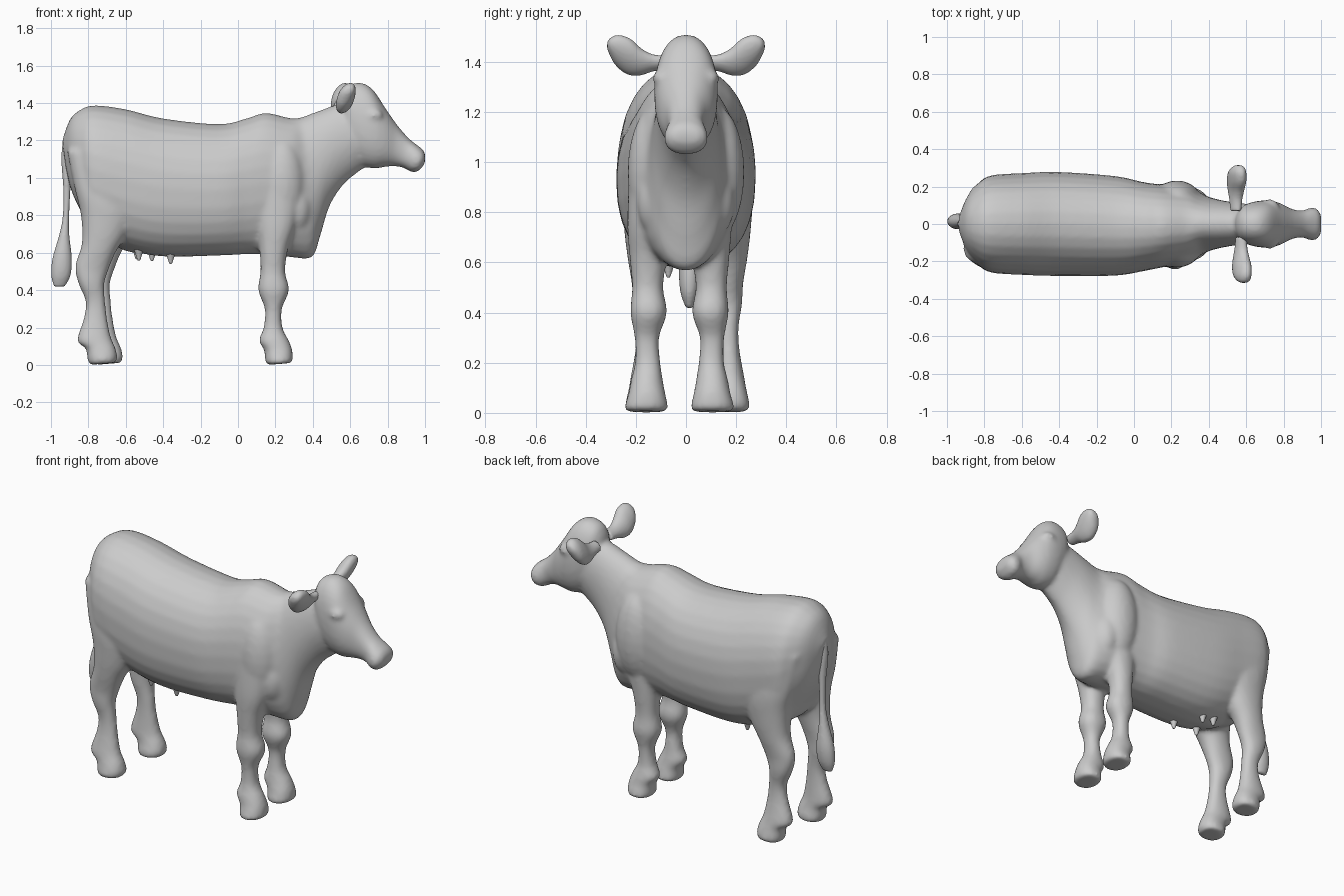
import bpy, bmesh, math
from mathutils import Vector, Matrix

RING = 28


def spline(rows, steps=5):
    """Catmull-Rom interpolation of section rows."""
    out, n = [], len(rows)
    for i in range(n - 1):
        p = [rows[max(0, min(n - 1, i + k))] for k in (-1, 0, 1, 2)]
        for s in range(steps):
            t = s / steps
            out.append([0.5 * (2 * b + (c - a) * t + (2 * a - 5 * b + 4 * c - d) * t * t
                               + (3 * b - a - 3 * c + d) * t ** 3) for a, b, c, d in zip(*p)])
    return out + [list(rows[-1])]


def loft(bm, rows, low=(2.2, 2.2), high=2.2, side=1, dx=0.0, dy=0.0):
    """Rows: edge point (x, z), opposite edge point (x, z), half width, y centre.
    low / high: squareness of the lower half (first, last ring) and upper half."""
    rings = []
    path = spline([tuple(r) if len(r) == 6 else tuple(r) + (0.0,) for r in rows])
    for i, (x1, z1, x2, z2, w, y) in enumerate(path):
        under = low[0] + (low[1] - low[0]) * (i / (len(path) - 1)) ** 2
        ring = []
        for k in range(RING):
            a = 2 * math.pi * k / RING
            c, s = math.cos(a), math.sin(a)
            pw = high if s > 0 else under
            c = math.copysign(abs(c) ** (2 / pw), c)
            s = math.copysign(abs(s) ** (2 / pw), s)
            ring.append(bm.verts.new(((x1 + x2) / 2 + (x1 - x2) / 2 * s + dx,
                                      side * y + w * c + dy,
                                      (z1 + z2) / 2 + (z1 - z2) / 2 * s)))
        rings.append(ring)
    faces = [bm.faces.new(rings[0]), bm.faces.new(rings[-1])]
    for r, q in zip(rings, rings[1:]):
        for k in range(RING):
            j = (k + 1) % RING
            faces.append(bm.faces.new((r[k], r[j], q[j], q[k])))
    bmesh.ops.recalc_face_normals(bm, faces=faces)


def ball(bm, centre, radii, rot=Matrix()):
    m = Matrix.Translation(centre) @ rot @ Matrix.Diagonal((*radii, 1))
    bmesh.ops.create_uvsphere(bm, u_segments=24, v_segments=14, radius=1, matrix=m)


def finish(name, bm, voxel, smooth):
    """Fuse overlapping volumes into one smooth skin."""
    me = bpy.data.meshes.new(name)
    bm.to_mesh(me)
    bm.free()
    ob = bpy.data.objects.new(name, me)
    bpy.context.collection.objects.link(ob)
    rm = ob.modifiers.new("fuse", 'REMESH')
    rm.mode = 'VOXEL'
    rm.voxel_size = voxel
    rm.use_smooth_shade = True
    sm = ob.modifiers.new("soften", 'SMOOTH')
    sm.factor = 0.5
    sm.iterations = smooth
    return ob


# Torso and neck: back line point, belly line point, half width, y centre
torso = [(-.94, 1.20, -.92, 1.05, .05), (-.90, 1.31, -.89, .93, .14),
         (-.85, 1.36, -.83, .80, .21), (-.77, 1.388, -.77, .70, .258),
         (-.60, 1.367, -.60, .62, .272), (-.40, 1.318, -.40, .58, .278),
         (-.10, 1.288, -.10, .585, .266, -.01), (.05, 1.32, .05, .592, .238, -.014),
         (.15, 1.348, .17, .59, .22, -.01), (.28, 1.32, .29, .575, .20, -.005),
         (.34, 1.325, .395, .575, .16), (.38, 1.34, .44, .69, .142),
         (.45, 1.365, .49, .85, .127), (.52, 1.39, .57, .97, .114),
         (.60, 1.40, .67, 1.05, .105)]
# Head: forehead line point, jaw line point, half width
head = [(.54, 1.42, .56, 1.30, .05), (.575, 1.485, .60, 1.16, .10),
        (.65, 1.51, .66, 1.07, .122), (.72, 1.474, .73, 1.05, .126),
        (.79, 1.37, .78, 1.058, .11), (.85, 1.285, .84, 1.062, .08),
        (.91, 1.215, .89, 1.052, .072), (.955, 1.178, .925, 1.032, .086),
        (.99, 1.15, .965, 1.037, .082), (1.003, 1.118, .998, 1.075, .05)]
# Hind leg: rear edge point, front edge point, half width, y
hind_leg = [(-.90, 1.15, -.55, 1.10, .09, .14), (-.86, .95, -.52, .85, .10, .16),
            (-.825, .80, -.58, .70, .092, .162), (-.82, .65, -.64, .60, .074, .166),
            (-.855, .53, -.68, .50, .057, .165), (-.84, .44, -.70, .43, .053, .165),
            (-.80, .34, -.695, .34, .042, .162), (-.81, .25, -.685, .25, .044, .164),
            (-.845, .13, -.665, .15, .057, .17), (-.80, .09, -.64, .09, .064, .172),
            (-.79, .03, -.63, .04, .076, .172), (-.78, 0, -.64, .012, .07, .172)]
# Front leg
front_leg = [(.07, .98, .34, .98, .07, .13), (.10, .76, .31, .76, .08, .128),
             (.115, .62, .268, .62, .074, .125), (.12, .50, .252, .50, .062, .127),
             (.108, .40, .273, .40, .073, .123), (.143, .30, .235, .30, .049, .13),
             (.137, .20, .238, .20, .051, .127), (.112, .13, .272, .13, .064, .13),
             (.14, .08, .29, .08, .073, .13), (.145, .02, .293, .025, .087, .132),
             (.155, 0, .28, .01, .078, .132)]

body = bmesh.new()
loft(body, torso, (2.5, 1.75), 2.1)
loft(body, head, (2.2, 2.5), 2.2)
for side in (1, -1):
    loft(body, hind_leg, side=side, dx=side * .015, dy=.006)
    loft(body, front_leg, side=side, dy=-.026)
    # Shoulder blade, point of the shoulder and brow
    ball(body, (.23, side * .125, .96), (.13, .108, .26))
    ball(body, (.31, side * .11, .84), (.085, .085, .14))
    ball(body, (.725, side * .098, 1.335), (.05, .035, .035))
# Udder
ball(body, (-.50, 0, .68), (.18, .13, .085))
finish("cow_body", body, .012, 10)

# Ears: lower edge point, upper edge point (outward, z), half thickness, offset
ear_leaf = [(.07, 1.37, .07, 1.425, .028, -.57), (.13, 1.362, .13, 1.43, .033, -.57),
            (.185, 1.345, .175, 1.452, .04, -.57), (.235, 1.35, .222, 1.493, .046, -.565),
            (.28, 1.385, .268, 1.508, .044, -.56), (.306, 1.43, .30, 1.498, .032, -.56),
            (.315, 1.455, .314, 1.48, .014, -.56)]
for side, label in ((1, "left"), (-1, "right")):
    ear = bmesh.new()
    loft(ear, ear_leaf, (2, 2), 2, side)
    bmesh.ops.rotate(ear, verts=ear.verts, cent=(0, 0, 0),
                     matrix=Matrix.Rotation(side * math.pi / 2, 3, 'Z'))
    for v in ear.verts:
        v.co.x += (v.co.z - 1.43) * .35 - side * .014
    finish(label + "_ear", ear, .008, 3)

# Tail with tuft
tail = bmesh.new()
loft(tail, [(-.935, 1.22, -.88, 1.24, .03, 0), (-.945, 1.10, -.89, 1.10, .028, 0),
            (-.935, .95, -.895, .95, .021, .005), (-.937, .80, -.902, .80, .019, .01),
            (-.955, .70, -.902, .70, .028, .012), (-.992, .57, -.888, .57, .042, .014),
            (-.999, .48, -.895, .48, .036, .014), (-.985, .418, -.925, .418, .014, .014)], (2, 2), 2)
finish("tail", tail, .008, 4)

# Teats
teats = bmesh.new()
for x, y, z in ((-.53, -.07, .558), (-.46, .07, .555), (-.36, -.07, .54), (-.54, .07, .565)):
    loft(teats, [(x - .04, z + .09, x + .04, z + .09, .04, y), (x - .022, z + .045, x + .022, z + .045, .022, y),
                 (x - .008, z, x + .008, z, .008, y)], (2, 2), 2)
finish("teats", teats, .005, 2)
